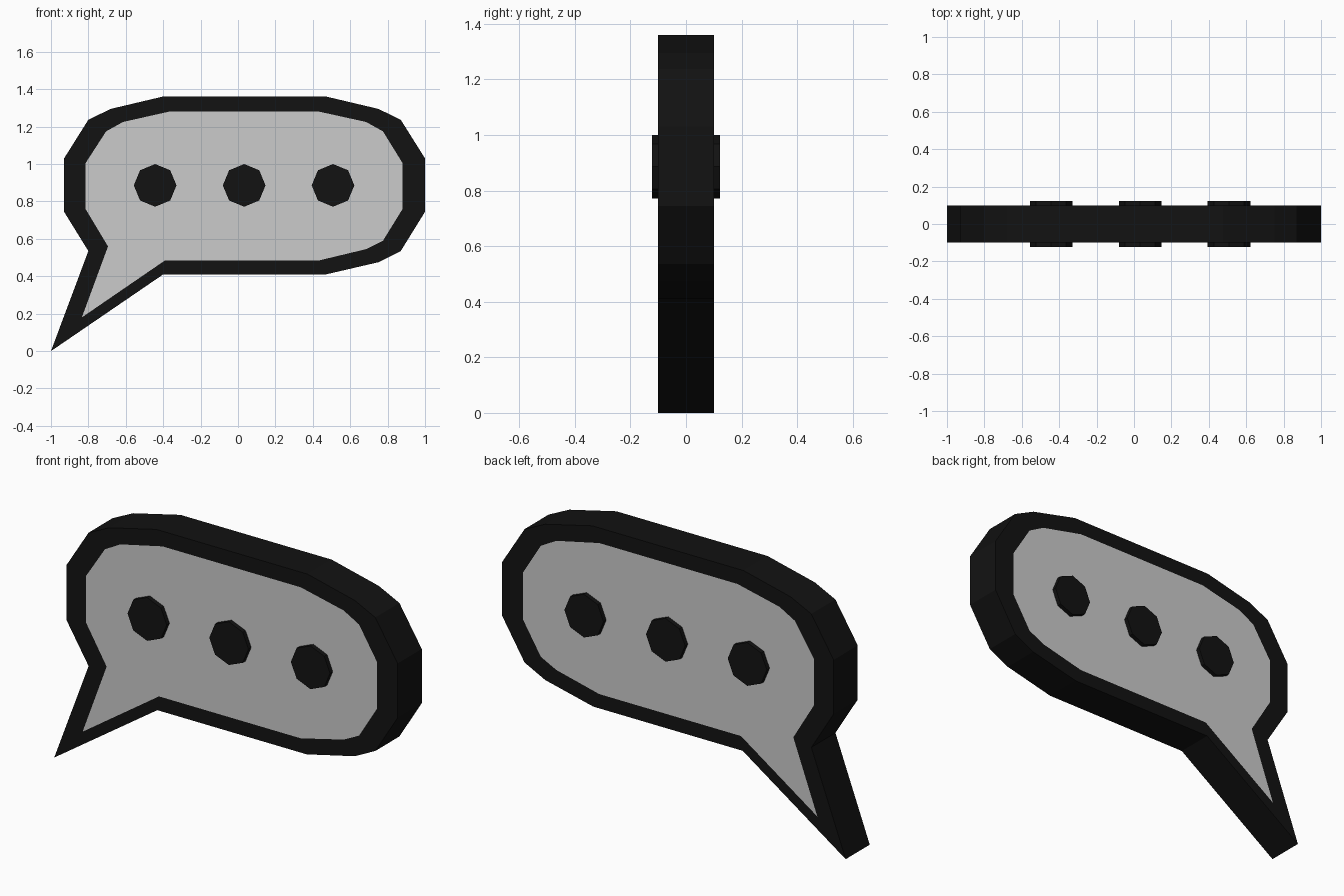
import bpy, bmesh, math

if "Cube" in bpy.data.objects:
    bpy.data.objects.remove(bpy.data.objects["Cube"])

HALF = 0.10       # half thickness of the bubble
DOT_HALF = 0.123  # dots stand slightly proud on both sides

# Outlines as (x, z), starting at the tail tip, counter-clockwise from the front
OUTER = [(-1, 0), (-.40, .41), (.47, .41), (.75, .475), (.87, .535), (1, .745),
         (1, 1.03), (.87, 1.237), (.75, 1.295), (.475, 1.36), (-.405, 1.36),
         (-.68, 1.295), (-.80, 1.237), (-.93, 1.03), (-.93, .745), (-.80, .535)]
INNER = [(-.835, .18), (-.39, .485), (.435, .485), (.685, .545), (.775, .59), (.88, .76),
         (.88, 1.005), (.775, 1.175), (.685, 1.225), (.435, 1.28), (-.37, 1.28),
         (-.615, 1.225), (-.705, 1.175), (-.815, 1.005), (-.815, .76), (-.695, .56)]


def material(name, value):
    m = bpy.data.materials.new(name)
    m.diffuse_color = (value, value, value, 1)
    m.use_nodes = True
    m.node_tree.nodes["Principled BSDF"].inputs["Base Color"].default_value = m.diffuse_color
    return m


def finish(bm, name, mats):
    bmesh.ops.recalc_face_normals(bm, faces=bm.faces)
    me = bpy.data.meshes.new(name)
    bm.to_mesh(me)
    bm.free()
    for m in mats:
        me.materials.append(m)
    ob = bpy.data.objects.new(name, me)
    bpy.context.collection.objects.link(ob)
    return ob


def loop(bm, pts, y):
    return [bm.verts.new((x, y, z)) for x, z in pts]


def bridge(bm, a, b):
    for i in range(len(a)):
        j = (i + 1) % len(a)
        bm.faces.new((a[i], a[j], b[j], b[i]))


black = material("black", 0.006)
grey = material("grey", 0.8)

# Bubble: dark border and side wall, flush grey panels front and back
bm = bmesh.new()
front, back = loop(bm, OUTER, -HALF), loop(bm, OUTER, HALF)
bridge(bm, front, back)
for rim, y in ((front, -HALF), (back, HALF)):
    inner = loop(bm, INNER, y)
    bridge(bm, rim, inner)
    bm.faces.new(inner).material_index = 1
finish(bm, "speech_bubble", (black, grey))

# Three octagonal dots passing through the bubble
for n, cx in enumerate((-.443, .033, .508)):
    pts = [(cx + .114 * math.cos(k * math.pi / 4), .886 + .114 * math.sin(k * math.pi / 4))
           for k in range(8)]
    bm = bmesh.new()
    a, b = loop(bm, pts, -DOT_HALF), loop(bm, pts, DOT_HALF)
    bridge(bm, a, b)
    bm.faces.new(a)
    bm.faces.new(b)
    finish(bm, f"dot_{n + 1}", (black,))
